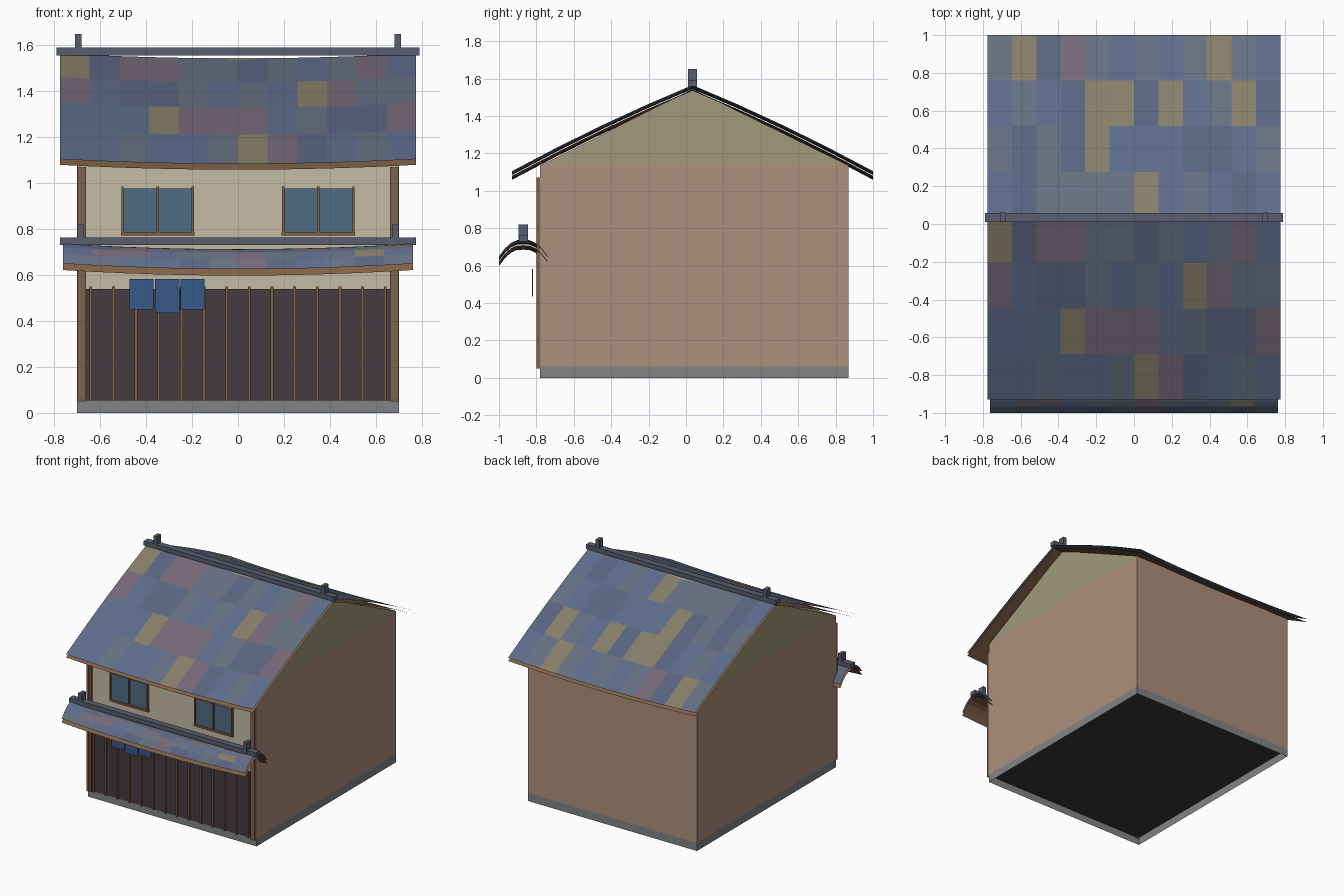
import bpy, random

if "Cube" in bpy.data.objects:
    bpy.data.objects.remove(bpy.data.objects["Cube"])

random.seed(4)


def mat(name, r, g, b):
    m = bpy.data.materials.new(name)
    m.diffuse_color = (r, g, b, 1)
    m.use_nodes = True
    m.node_tree.nodes["Principled BSDF"].inputs["Base Color"].default_value = m.diffuse_color
    return m


WOOD = mat("wood", .22, .12, .06)
DARK = mat("dark_panel", .06, .045, .055)
CREAM = mat("plaster", .55, .50, .37)
CLAY = mat("clay_wall", .42, .28, .20)
GABLE = mat("gable_wall", .36, .32, .20)
STONE = mat("stone", .22, .23, .24)
FLOOR = mat("floor", .04, .04, .045)
GLASS = mat("glass", .08, .15, .23)
CLOTH = mat("cloth", .04, .10, .25)
RIDGE = mat("ridge_tile", .10, .11, .16)
TILES = [mat("tile_blue", .11, .15, .26), mat("tile_slate", .13, .16, .22),
         mat("tile_navy", .10, .13, .22), mat("tile_mauve", .18, .14, .19),
         mat("tile_tan", .24, .21, .14)]


def mesh(name, verts, faces, mats, index=None):
    me = bpy.data.meshes.new(name)
    me.from_pydata(verts, [], faces)
    for m in mats:
        me.materials.append(m)
    if index:
        for p, i in zip(me.polygons, index):
            p.material_index = i
    me.update()
    ob = bpy.data.objects.new(name, me)
    bpy.context.collection.objects.link(ob)
    return ob


def box(name, x0, x1, y0, y1, z0, z1, mats, index=None):
    v = [(x, y, z) for z in (z0, z1) for x, y in ((x0, y0), (x1, y0), (x1, y1), (x0, y1))]
    # order: bottom, top, front, right, back, left
    f = [(3, 2, 1, 0), (4, 5, 6, 7), (0, 1, 5, 4), (1, 2, 6, 5), (2, 3, 7, 6), (3, 0, 4, 7)]
    return mesh(name, v, f, mats, index)


def roof_sheet(name, half_x, y_mid, half_y, ridge, eave, bulge, sag, mats, rows=4, cols=12):
    """Open curved sheet: convex from ridge to eave, sagging between the ends."""
    v, f = [], []
    for j in range(-rows, rows + 1):
        t = abs(j) / rows
        for i in range(cols + 1):
            u = 2 * i / cols - 1
            z = ridge + (eave - ridge) * t + bulge * 4 * t * (1 - t) - sag * (1 - u * u)
            v.append((u * half_x, y_mid + half_y * j / rows, z))
    n = cols + 1
    for j in range(2 * rows):
        for i in range(cols):
            a = j * n + i
            f.append((a, a + 1, a + n + 1, a + n))
    weights = [5, 5, 4, 2, 2][:len(mats)]
    return mesh(name, v, f, mats, random.choices(range(len(mats)), weights, k=len(f)))


def ridge_cap(prefix, half_x, y, z0, z1, post_x, post_top):
    box(prefix + "_ridge_beam", -half_x, half_x, y - .024, y + .024, z0, z1, [RIDGE])
    for s, side in ((-1, "left"), (1, "right")):
        box(f"{prefix}_ridge_ornament_{side}", s * post_x - .014, s * post_x + .014,
            y - .025, y + .025, z0 + .01, post_top, [RIDGE])


# Foundation: open ring of four faces
fv = [(x, y, z) for z in (0, .06) for x, y in ((-.7, -.78), (.7, -.78), (.7, .87), (-.7, .87))]
mesh("foundation", fv, [(i, (i + 1) % 4, (i + 1) % 4 + 4, i + 4) for i in range(4)], [STONE])

# Walls and gable prism
box("walls", -.7, .7, -.78, .87, .06, 1.135, [CLAY, CREAM, FLOOR], [2, 0, 1, 0, 0, 0])
g = [(x, y, z) for x in (-.7, .7) for y, z in ((-.78, 1.135), (.87, 1.135), (.035, 1.545))]
mesh("gable", g, [(0, 2, 1), (3, 4, 5), (0, 3, 5, 2), (1, 2, 5, 4)], [GABLE])

# Main roof: tile sheet over board sheet
roof_sheet("main_roof_tiles", .775, .035, .965, 1.565, 1.105, .016, .021, TILES)
roof_sheet("main_roof_boards", .775, .035, .965, 1.540, 1.080, .016, .021, [WOOD])
ridge_cap("main", .79, .035, 1.557, 1.59, .695, 1.65)

# Lower canopy roof over the shop front
roof_sheet("canopy_tiles", .762, -.87, .13, .737, .650, .028, .024, TILES)
roof_sheet("canopy_boards", .762, -.87, .13, .709, .622, .028, .024, [WOOD])
ridge_cap("canopy", .775, -.87, .73, .763, .685, .82)

# Shop front: dark panel, slats and corner posts
box("shop_panel", -.665, .665, -.787, -.775, .055, .54, [DARK])
for i in range(14):
    x = -.641 + i * 1.282 / 13
    box(f"slat_{i + 1}", x - .006, x + .006, -.80, -.78, .055, .55, [WOOD])
for s, side in ((-1, "left"), (1, "right")):
    box("corner_post_" + side, s * .69 - .008, s * .69 + .008, -.80, -.775, .05, 1.07, [WOOD])
    box("inner_post_" + side, s * .67 - .008, s * .67 + .008, -.797, -.775, .05, 1.07, [WOOD])

# Upper windows
for s, side in ((-1, "left"), (1, "right")):
    c = s * .35
    box("window_glass_" + side, c - .155, c + .155, -.788, -.775, .785, .977, [GLASS])
    box("window_sill_" + side, c - .16, c + .16, -.797, -.775, .772, .787, [WOOD])
    for k in (-1, 0, 1):
        x = c + k * .153
        box(f"window_bar_{side}_{k + 2}", x - .005, x + .005, -.797, -.775, .785, .985, [WOOD])

# Hanging cloth panels
for k, (x, z) in enumerate(((-.42, .45), (-.308, .435), (-.198, .45))):
    box(f"door_cloth_{k + 1}", x - .053, x + .053, -.823, -.819, z, .583, [CLOTH])
